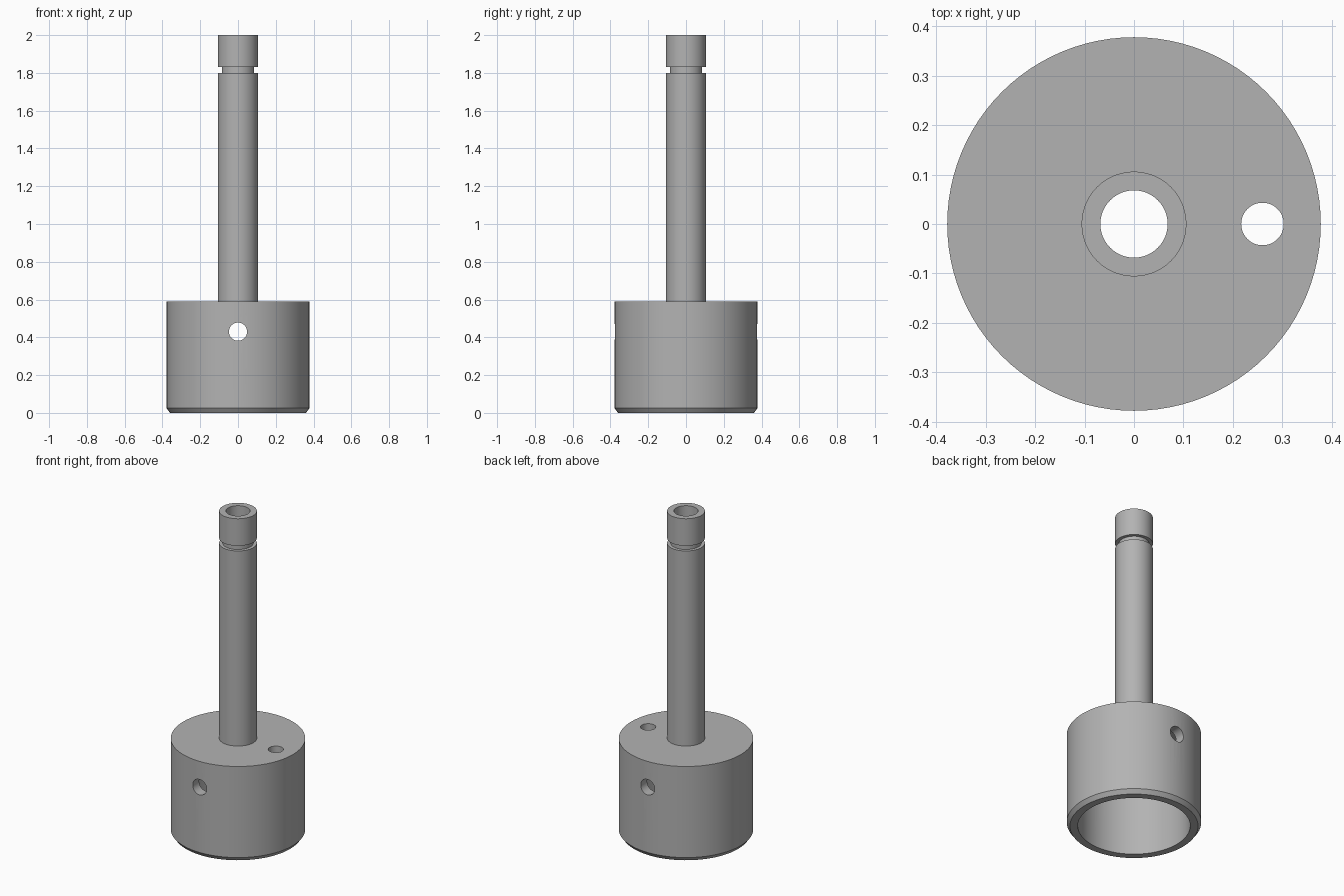
import bpy, bmesh, math
from mathutils import Matrix

cube = bpy.data.objects.get("Cube")
if cube:
    bpy.data.objects.remove(cube, do_unlink=True)

# Single plain metal colour
metal = bpy.data.materials.new("grey_metal")
metal.use_nodes = True
grey = (0.45, 0.45, 0.45, 1.0)
metal.diffuse_color = grey
metal.node_tree.nodes["Principled BSDF"].inputs["Base Color"].default_value = grey

SIDES = 96


def add_object(name, bm):
    bmesh.ops.recalc_face_normals(bm, faces=bm.faces)
    mesh = bpy.data.meshes.new(name)
    bm.to_mesh(mesh)
    bm.free()
    mesh.materials.append(metal)
    obj = bpy.data.objects.new(name, mesh)
    bpy.context.collection.objects.link(obj)
    return obj


def lathe(name, profile):
    """Turn a closed (radius, height) profile around the z axis."""
    bm = bmesh.new()
    verts = [bm.verts.new((r, 0, z)) for r, z in profile]
    edges = [bm.edges.new((a, b)) for a, b in zip(verts, verts[1:] + verts[:1])]
    bmesh.ops.spin(bm, geom=verts + edges, cent=(0, 0, 0), axis=(0, 0, 1),
                   angle=math.tau, steps=SIDES, use_merge=True)
    bmesh.ops.remove_doubles(bm, verts=bm.verts, dist=1e-5)
    return add_object(name, bm)


def drill(target, radius, length, matrix):
    """Cut a round hole through the target."""
    bm = bmesh.new()
    bmesh.ops.create_cone(bm, cap_ends=True, segments=48, radius1=radius,
                          radius2=radius, depth=length, matrix=matrix)
    cutter = add_object("drill_cutter", bm)
    cutter.hide_render = True
    mod = target.modifiers.new("hole", 'BOOLEAN')
    mod.operation = 'DIFFERENCE'
    mod.solver = 'EXACT'
    mod.object = cutter
    bpy.context.view_layer.objects.active = target
    bpy.ops.object.modifier_apply(modifier=mod.name)
    bpy.data.objects.remove(cutter, do_unlink=True)


def smooth(obj):
    bpy.ops.object.select_all(action='DESELECT')
    obj.select_set(True)
    bpy.context.view_layer.objects.active = obj
    bpy.ops.object.shade_smooth_by_angle(angle=math.radians(25))


BORE, STEM, LID = 0.068, 0.106, 0.59

# Hollow cup with a chamfered rim, open underneath
cup = lathe("cup_base", [
    (0.36, 0), (0.378, 0.025), (0.378, LID), (BORE, LID),
    (BORE, 0.53), (0.316, 0.53), (0.316, 0)])

# Cross hole through front and back walls, and vent hole in the lid
drill(cup, 0.048, 1.0, Matrix.Translation((0, 0, 0.43)) @ Matrix.Rotation(math.pi / 2, 4, 'X'))
drill(cup, 0.043, 0.3, Matrix.Translation((0.26, 0, 0.56)))

# Hollow stem with a retaining groove below its head
stem = lathe("grooved_stem", [
    (BORE, LID), (STEM, LID), (STEM, 1.80), (0.086, 1.80),
    (0.086, 1.832), (STEM, 1.832), (STEM, 2.0), (BORE, 2.0)])

for part in (cup, stem):
    smooth(part)
